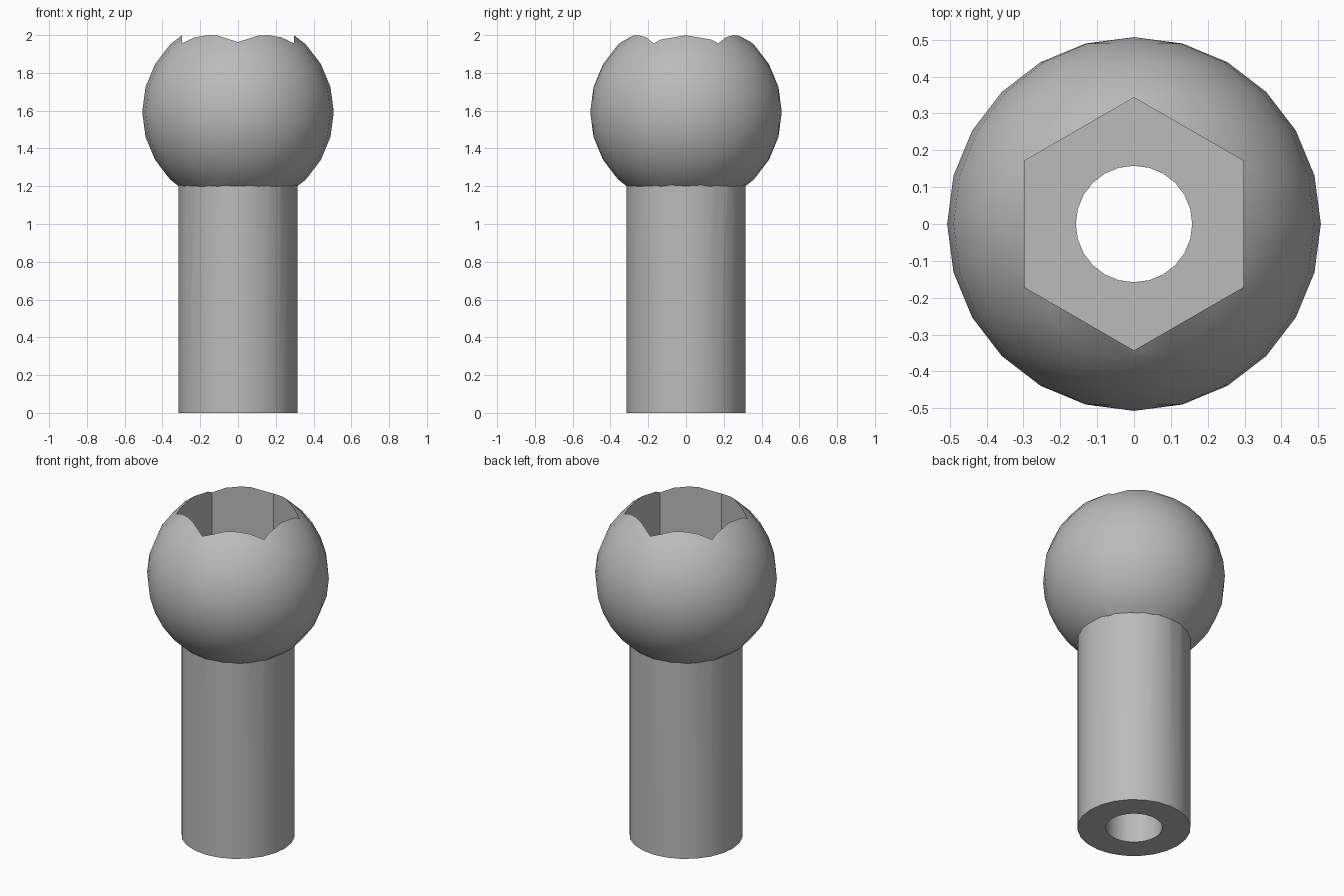
import bpy
from math import pi, radians

cube = bpy.data.objects.get("Cube")
if cube:
    bpy.data.objects.remove(cube, do_unlink=True)

BALL_R, BALL_Z = 0.507, 1.593
SHANK_R, HOLE_R, HEX_R = 0.315, 0.158, 0.343
SOCKET_FLOOR = 1.6

steel = bpy.data.materials.new("grey_steel")
steel.use_nodes = True
colour = (0.5, 0.5, 0.5, 1)
steel.diffuse_color = colour
steel.node_tree.nodes["Principled BSDF"].inputs["Base Color"].default_value = colour


def prism(name, sides, radius, bottom, top):
    """Upright prism between two heights."""
    bpy.ops.mesh.primitive_cylinder_add(vertices=sides, radius=radius, depth=top - bottom,
                                        location=(0, 0, (bottom + top) / 2))
    obj = bpy.context.object
    obj.name = name
    obj.data.materials.append(steel)
    return obj


def combine(target, tool, operation):
    """Apply a boolean and remove the tool object."""
    mod = target.modifiers.new(operation.title(), "BOOLEAN")
    mod.object, mod.operation, mod.solver = tool, operation, "EXACT"
    bpy.ops.object.select_all(action="DESELECT")
    bpy.context.view_layer.objects.active = target
    target.select_set(True)
    bpy.ops.object.modifier_apply(modifier=mod.name)
    bpy.data.objects.remove(tool, do_unlink=True)


# Ball head, with its poles on the front and back
bpy.ops.mesh.primitive_uv_sphere_add(segments=24, ring_count=12, radius=BALL_R,
                                     location=(0, 0, BALL_Z), rotation=(pi / 2, 0, 0))
stud = bpy.context.object
stud.name = "ball_stud"
stud.data.materials.append(steel)

# Shank, hexagonal socket and through bore
combine(stud, prism("shank", 24, SHANK_R, 0, 1.5), "UNION")
combine(stud, prism("hex_socket", 6, HEX_R, SOCKET_FLOOR, 2.3), "DIFFERENCE")
combine(stud, prism("bore", 24, HOLE_R, -0.2, 2.2), "DIFFERENCE")

bpy.ops.object.shade_smooth_by_angle(angle=radians(30))
